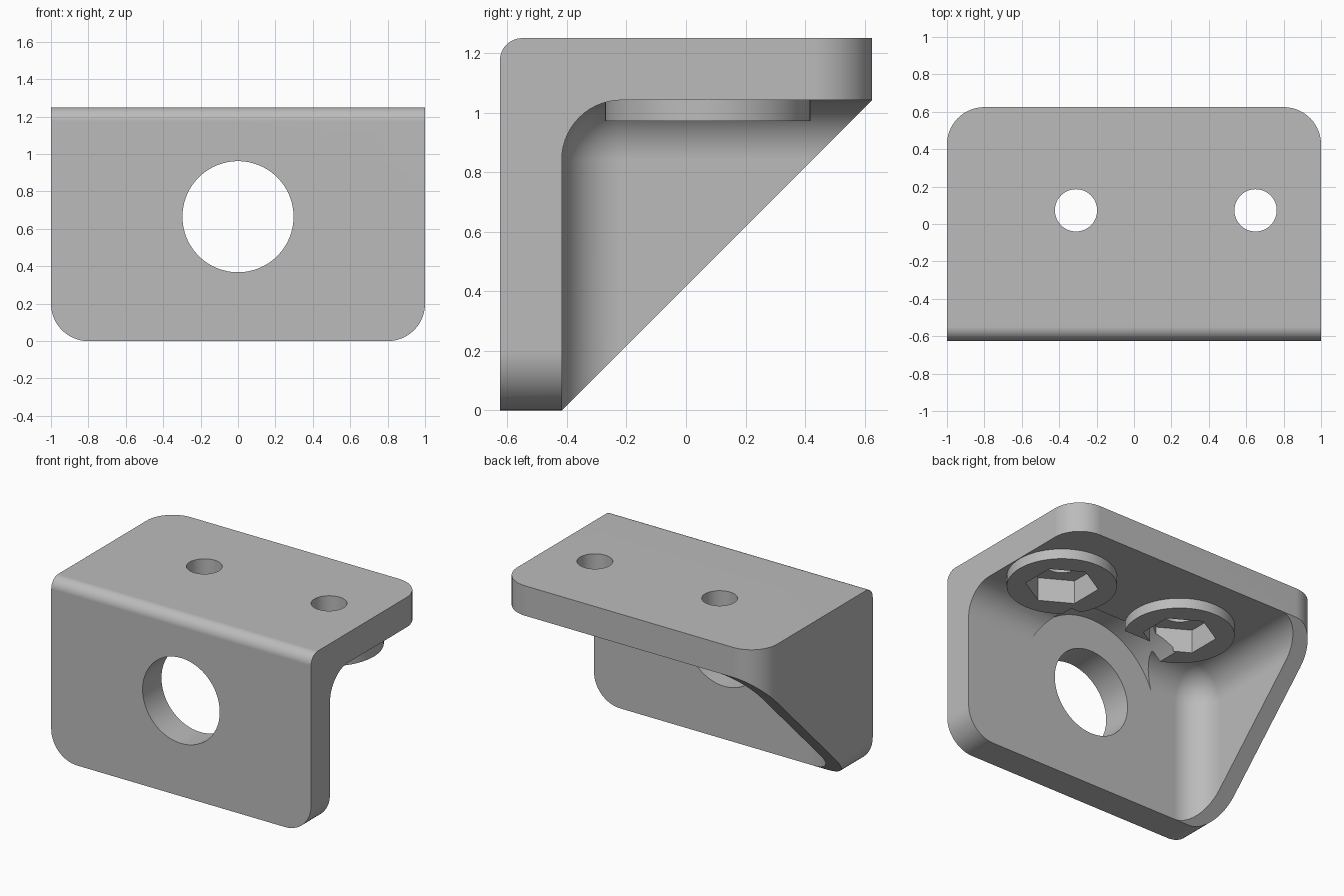
import bpy, bmesh, math
from mathutils import Matrix

if "Cube" in bpy.data.objects:
    bpy.data.objects.remove(bpy.data.objects["Cube"])

HALF = 0.625           # half depth; height is twice this
TOP = 2 * HALF
WALL = 0.208           # plate thickness
R = 0.2                # corner and fillet radius
INNER_Y = WALL - HALF  # back of the upright plate
INNER_Z = TOP - WALL   # underside of the top plate
BOLT_Y = 0.073
BOLTS = (-0.31, 0.65)
HOLE_Z = 0.665

grey = bpy.data.materials.new("plain grey")
grey.use_nodes = True
colour = (0.5, 0.5, 0.5, 1)
grey.diffuse_color = colour
grey.node_tree.nodes["Principled BSDF"].inputs["Base Color"].default_value = colour


def finish(bm, name):
    bmesh.ops.recalc_face_normals(bm, faces=bm.faces)
    mesh = bpy.data.meshes.new(name)
    bm.to_mesh(mesh)
    bm.free()
    mesh.materials.append(grey)
    obj = bpy.data.objects.new(name, mesh)
    bpy.context.collection.objects.link(obj)
    return obj


def block(name, low, high, *rounds):
    """Box between two corners; each round is (edge rule, radius)."""
    bm = bmesh.new()
    bmesh.ops.create_cube(bm, size=1)
    for v in bm.verts:
        v.co = [low[i] if v.co[i] < 0 else high[i] for i in range(3)]
    for rule, radius in rounds:
        edges = [e for e in bm.edges
                 if rule((e.verts[0].co + e.verts[1].co) / 2)]
        bmesh.ops.bevel(bm, geom=edges, offset=radius, segments=14,
                        profile=0.5, affect='EDGES', clamp_overlap=False)
    return finish(bm, name)


def cylinder(name, centre, radius, depth, sides=64, axis='Z'):
    bm = bmesh.new()
    bmesh.ops.create_cone(bm, cap_ends=True, segments=sides, radius1=radius,
                          radius2=radius, depth=depth)
    turn = Matrix.Rotation(math.pi / 2, 4, 'X') if axis == 'Y' else Matrix()
    bm.transform(Matrix.Translation(centre) @ turn)
    return finish(bm, name)


def combine(obj, tool, operation='DIFFERENCE'):
    tool.hide_render = True
    mod = obj.modifiers.new("cut", 'BOOLEAN')
    mod.operation, mod.solver, mod.object = operation, 'EXACT', tool
    bpy.context.view_layer.objects.active = obj
    bpy.ops.object.modifier_apply(modifier=mod.name)
    bpy.data.objects.remove(tool)


# Outer envelope: rounded rear corners crossed with rounded lower corners
bracket = block("bracket", (-1, -HALF, 0), (1, HALF, TOP),
                (lambda m: abs(m.x) > 0.9 and m.y > 0.6, R))
envelope = block("envelope", (-1, -HALF, 0), (1, HALF + 0.5, TOP),
                 (lambda m: abs(m.x) > 0.9 and m.z < 0.01, R),
                 (lambda m: m.y < -0.6 and m.z > TOP - 0.01, 0.075))
combine(bracket, envelope, 'INTERSECT')

# Sloping edge of the side gusset
bm = bmesh.new()
profile = [(INNER_Y - 0.3, -0.3), (HALF + 0.3, INNER_Z + 0.3), (HALF + 0.3, -0.3)]
face = bm.faces.new([bm.verts.new((-2, y, z)) for y, z in profile])
side = bmesh.ops.extrude_face_region(bm, geom=[face])["geom"]
bmesh.ops.translate(bm, vec=(4, 0, 0),
                    verts=[v for v in side if isinstance(v, bmesh.types.BMVert)])
combine(bracket, finish(bm, "slope"))

# Inner hollow with filleted corner, leaving a gusset on one side
gusset_x = -0.88
far = 2


def on_corner(m):
    return sum((abs(m.x - gusset_x) < 0.01, abs(m.y - INNER_Y) < 0.01,
                abs(m.z - INNER_Z) < 0.01)) == 2


combine(bracket, block("hollow", (gusset_x, INNER_Y, -far), (far, far, INNER_Z),
                       (on_corner, R)))

# Round bosses below the top plate
for x in BOLTS:
    boss = cylinder("boss", (x, BOLT_Y, INNER_Z), 0.345, 0.14)
    combine(bracket, boss, 'UNION')

# Clearance recess around the large hole, then the hole itself
recess_depth = 0.315
combine(bracket, cylinder("recess", (0, INNER_Y + recess_depth / 2, HOLE_Z),
                          0.525, recess_depth, 96, 'Y'))
combine(bracket, cylinder("large_hole", (0, -HALF, HOLE_Z), 0.297, 1, 96, 'Y'))

# Bolt holes and hexagonal nut pockets
for x in BOLTS:
    combine(bracket, cylinder("nut_pocket", (x, BOLT_Y, 1.035), 0.23, 0.2, 6))
    combine(bracket, cylinder("bolt_hole", (x, BOLT_Y, TOP), 0.113, 1, 48))

# Smooth fillets, crisp edges
bpy.ops.object.select_all(action='DESELECT')
bracket.select_set(True)
bpy.context.view_layer.objects.active = bracket
bpy.ops.object.shade_smooth_by_angle(angle=math.radians(30))
normals = bracket.modifiers.new("clean_shading", 'WEIGHTED_NORMAL')
normals.keep_sharp = True
